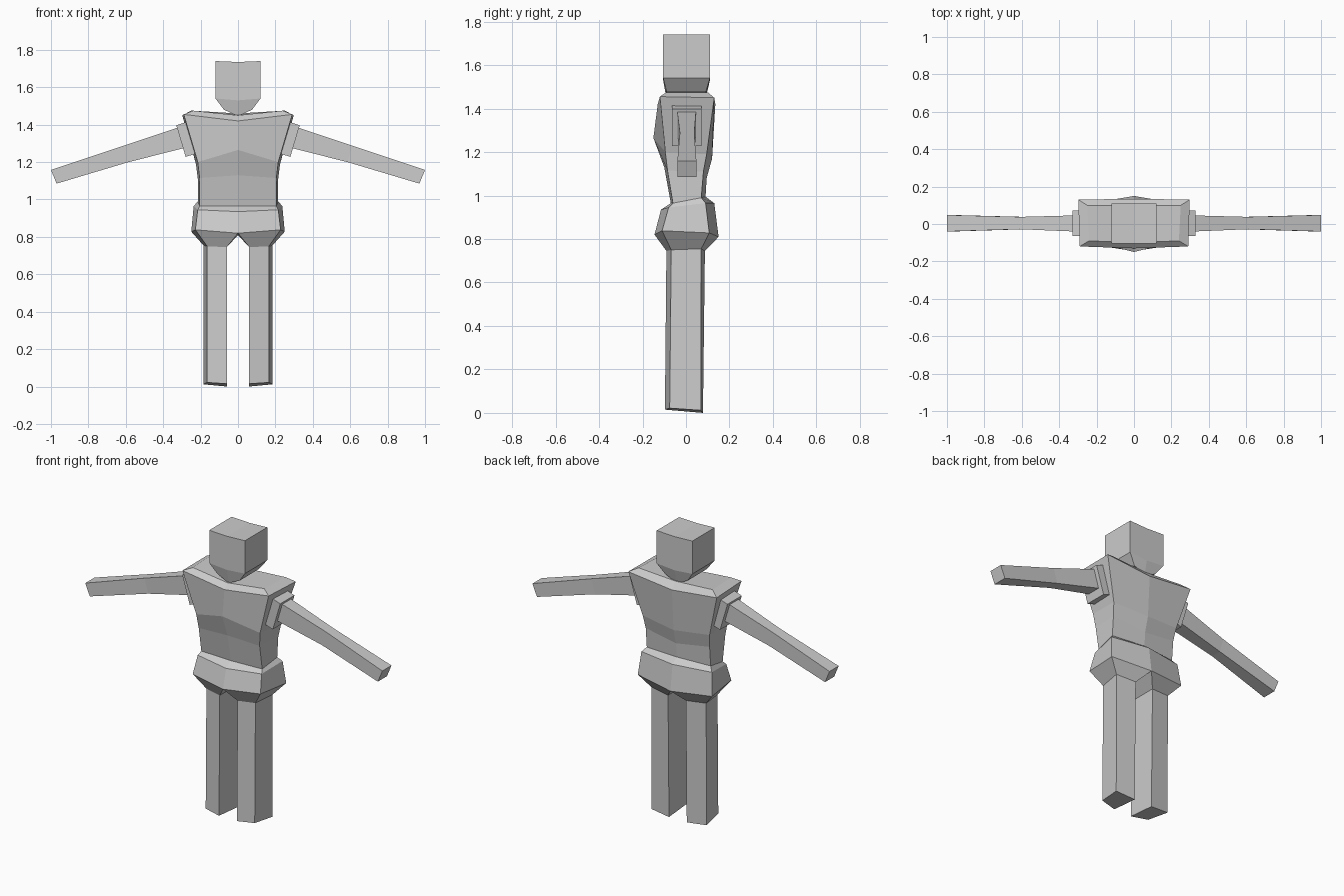
import bpy, bmesh

if "Cube" in bpy.data.objects:
    bpy.data.objects.remove(bpy.data.objects["Cube"])

grey = bpy.data.materials.new("plain_grey")
grey.diffuse_color = (0.6, 0.6, 0.6, 1)
grey.use_nodes = True
grey.node_tree.nodes["Principled BSDF"].inputs["Base Color"].default_value = grey.diffuse_color


def loft(name, rings, open_count=0, cap_start=False, cap_end=False, weld=False):
    """Skin 4-point rings; the first open_count spans stay open on the centre line; mirror in x."""
    bm = bmesh.new()
    rows = [[bm.verts.new(p) for p in ring] for ring in rings]
    for i, (a, b) in enumerate(zip(rows, rows[1:])):
        for k in range(3 if i < open_count else 4):
            j = (k + 1) % 4
            bm.faces.new((a[k], a[j], b[j], b[k]))
    if cap_start:
        bm.faces.new(rows[0])
    if cap_end:
        bm.faces.new(rows[-1])
    bmesh.ops.recalc_face_normals(bm, faces=bm.faces)
    # the half shell must face outwards: its outer side points to +x
    if sum(f.normal.x * f.calc_area() * (f.calc_center_median().x > 0.15) for f in bm.faces) < 0:
        bmesh.ops.reverse_faces(bm, faces=bm.faces)
    me = bpy.data.meshes.new(name)
    bm.to_mesh(me)
    bm.free()
    me.materials.append(grey)
    ob = bpy.data.objects.new(name, me)
    bpy.context.collection.objects.link(ob)
    mod = ob.modifiers.new("mirror", "MIRROR")
    mod.use_mirror_merge = weld
    mod.merge_threshold = 0.0005
    return ob


def ring(front, front_corner, back_corner, back):
    """Half ring: centre points as (y, z), corners as (x, y, z)."""
    return [(0, *front), front_corner, back_corner, (0, *back)]


# torso, hips and legs as one half shell, from the shoulders down
body = [
    ring((-0.10, 1.45), (0.24, -0.09, 1.475), (0.25, 0.10, 1.475), (0.10, 1.46)),
    ring((-0.13, 1.42), (0.29, -0.12, 1.455), (0.298, 0.13, 1.45), (0.135, 1.42)),
    ring((-0.15, 1.265), (0.215, -0.095, 1.20), (0.225, 0.095, 1.19), (0.12, 1.17)),
    ring((-0.10, 1.13), (0.205, -0.085, 1.115), (0.215, 0.08, 1.11), (0.095, 1.08)),
    ring((-0.07, 0.965), (0.205, -0.06, 0.965), (0.215, 0.07, 0.99), (0.09, 0.995)),
    ring((-0.115, 0.935), (0.215, -0.08, 0.945), (0.237, 0.09, 0.965), (0.13, 0.965)),
    ring((-0.145, 0.82), (0.228, -0.11, 0.838), (0.25, 0.107, 0.828), (0.15, 0.81)),
    [(0.06, -0.09, 0.745), (0.165, -0.068, 0.75), (0.185, 0.07, 0.755), (0.06, 0.087, 0.745)],
    [(0.06, -0.097, 0.015), (0.165, -0.075, 0.022), (0.185, 0.068, 0.012), (0.06, 0.078, 0.0)],
]
loft("body", body, open_count=6, cap_start=True, cap_end=True, weld=True)

# head: flat crown, straight sides, tapered jaw
head = [
    ring((-0.105, 1.735), (0.12, -0.105, 1.74), (0.12, 0.11, 1.74), (0.11, 1.735)),
    ring((-0.105, 1.53), (0.12, -0.105, 1.54), (0.12, 0.11, 1.54), (0.11, 1.53)),
    ring((-0.09, 1.445), (0.075, -0.09, 1.48), (0.075, 0.092, 1.48), (0.09, 1.445)),
]
loft("head", head, open_count=2, cap_start=True, cap_end=True, weld=True)


def section(top, bottom, y0, y1):
    """Rectangular limb section between two (x, z) points."""
    return [(top[0], y0, top[1]), (top[0], y1, top[1]),
            (bottom[0], y1, bottom[1]), (bottom[0], y0, bottom[1])]


# shoulder plates
loft("shoulder_plate", [
    section((0.275, 1.415), (0.225, 1.245), -0.065, 0.072),
    section((0.33, 1.397), (0.28, 1.228), -0.065, 0.072),
], cap_start=True, cap_end=True)

# arms, slightly pinched in the middle
loft("arm", [
    section((0.27, 1.402), (0.24, 1.287), -0.042, 0.047),
    section((0.61, 1.288), (0.585, 1.20), -0.028, 0.038),
    section((1.0, 1.158), (0.97, 1.085), -0.04, 0.048),
], cap_start=True, cap_end=True)
